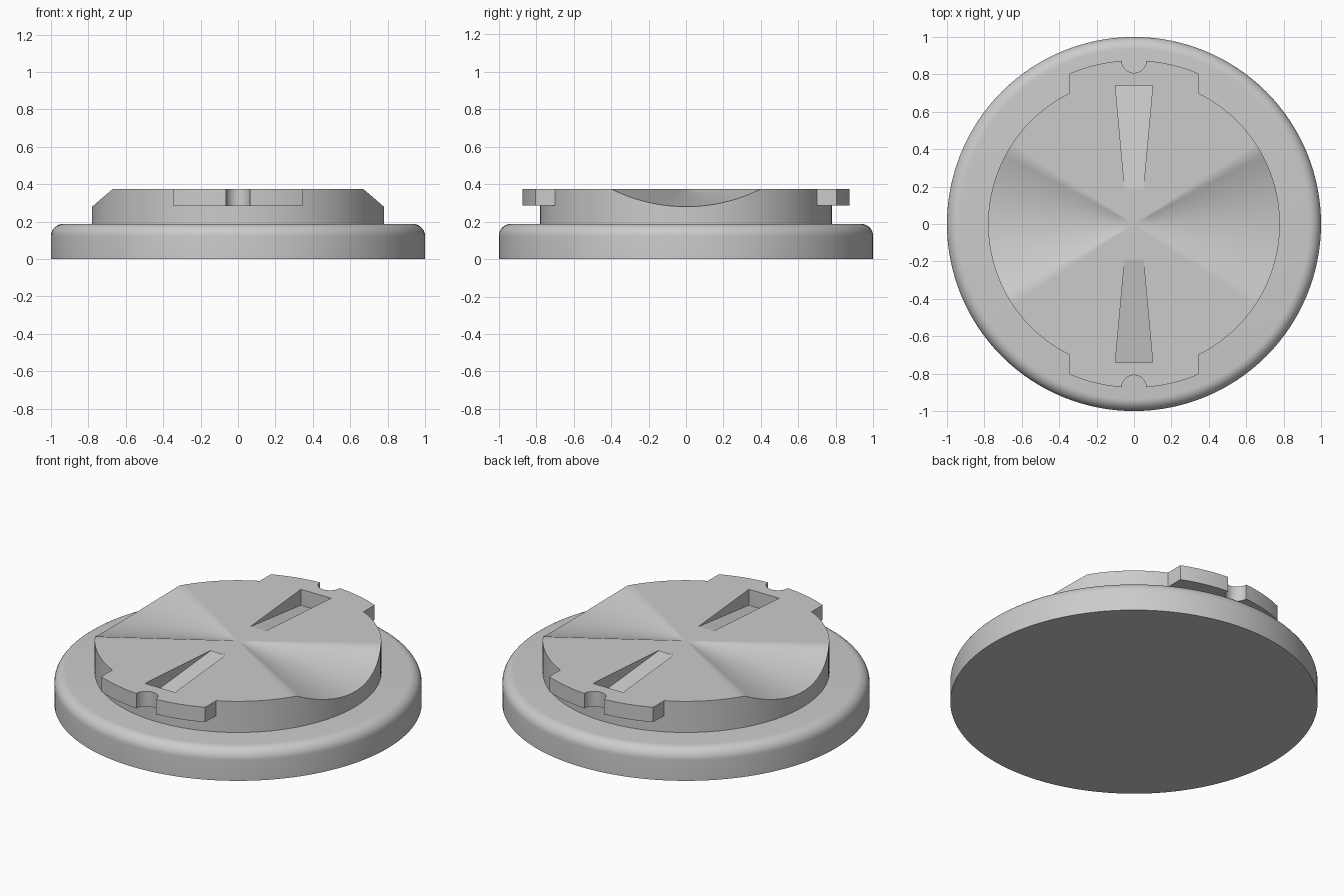
import bpy, bmesh
from math import sin, cos, pi, sqrt, asin, atan2

if "Cube" in bpy.data.objects:
    bpy.data.objects.remove(bpy.data.objects["Cube"])

SEGS = 128
TOP, LOW, SHELF = 0.375, 0.28, 0.188      # disc top, scoop/lug floor, base top
R_DISC, R_LUG = 0.78, 0.875

grey = bpy.data.materials.new("plain grey")
grey.use_nodes = True
grey.diffuse_color = (0.6, 0.6, 0.6, 1)
grey.node_tree.nodes["Principled BSDF"].inputs["Base Color"].default_value = (0.6, 0.6, 0.6, 1)


def finish(name, bm):
    bmesh.ops.remove_doubles(bm, verts=bm.verts, dist=1e-5)
    bmesh.ops.recalc_face_normals(bm, faces=bm.faces)
    mesh = bpy.data.meshes.new(name)
    bm.to_mesh(mesh)
    bm.free()
    mesh.materials.append(grey)
    ob = bpy.data.objects.new(name, mesh)
    bpy.context.collection.objects.link(ob)
    return ob


def lathe(name, rings, drop=lambda r, a: 0):
    """Closed turned body from (radius, height) rings; drop lowers top points."""
    bm = bmesh.new()
    rows = []
    for r, z in rings:
        row = []
        for i in range(SEGS):
            a = 2 * pi * i / SEGS
            h = z - drop(r, a) if z == TOP else z
            row.append(bm.verts.new((r * cos(a), r * sin(a), h)))
        rows.append(row)
    for lo, hi in zip(rows, rows[1:]):
        for i in range(SEGS):
            j = (i + 1) % SEGS
            bm.faces.new((lo[i], lo[j], hi[j], hi[i]))
    bmesh.ops.dissolve_degenerate(bm, dist=1e-5, edges=bm.edges)
    return finish(name, bm)


def prism(name, outline, floor, top, side):
    """Upright prism; floor(y) gives its underside, side = 1 back, -1 front."""
    bm = bmesh.new()
    lo = [bm.verts.new((x * side, y * side, floor(y))) for x, y in outline]
    hi = [bm.verts.new((x * side, y * side, top)) for x, y in outline]
    bm.faces.new(lo)
    bm.faces.new(hi)
    for i in range(len(lo)):
        j = (i + 1) % len(lo)
        bm.faces.new((lo[i], lo[j], hi[j], hi[i]))
    return finish(name, bm)


def boolean(ob, tool, operation):
    mod = ob.modifiers.new(operation, "BOOLEAN")
    mod.operation, mod.object, mod.solver = operation, tool, "EXACT"
    bpy.context.view_layer.objects.active = ob
    bpy.ops.object.modifier_apply(modifier=mod.name)
    bpy.data.objects.remove(tool)


def smooth(ob):
    bpy.ops.object.select_all(action="DESELECT")
    ob.select_set(True)
    bpy.context.view_layer.objects.active = ob
    bpy.ops.object.shade_smooth_by_angle(angle=pi / 6)


# Round base with a rolled upper edge
fillet = 0.065
edge = [(1 - fillet + fillet * cos(k * pi / 16), SHELF - fillet + fillet * sin(k * pi / 16))
        for k in range(9)]
base = lathe("base", [(0, 0), (1, 0)] + edge + [(0, SHELF)])
smooth(base)


# Raised disc with a conical finger scoop on each side
def scoop(r, a):
    half, depth = 0.401, TOP - LOW
    big = (half ** 2 + depth ** 2) / (2 * depth)
    y = R_DISC * abs(sin(a))
    if y >= half:
        return 0
    return (sqrt(big ** 2 - y ** 2) - big + depth) * r / R_DISC


rings = [(0, SHELF - 0.03), (R_DISC, SHELF - 0.03)]
rings += [(R_DISC * k / 8, TOP) for k in range(8, -1, -1)]
disc = lathe("raised_disc", rings, scoop)

# Lug outline: outer arc with a round notch, inner edge buried in the disc
half_lug, notch = 0.345, 0.065
a_end, a_notch = asin(half_lug / R_LUG), asin(notch / R_LUG)
arc = [a_notch + (a_end - a_notch) * k / 8 for k in range(9)]
right = [(R_LUG * sin(a), R_LUG * cos(a)) for a in reversed(arc)]
y_notch = right[-1][1]
dip = [(notch * cos(k * pi / 12), y_notch - notch * sin(k * pi / 12)) for k in range(1, 12)]
left = [(-x, y) for x, y in reversed(right)]
lug = [(half_lug, 0.62)] + right + dip + left + [(-half_lug, 0.62)]

# Tapered slot whose floor ramps down towards the rim
y_in, y_out = 0.19, 0.74
slot = [(0.05, y_in), (0.1, y_out), (-0.1, y_out), (-0.05, y_in)]


def ramp(y):
    return TOP - 0.001 - (TOP - LOW) * (y - y_in) / (y_out - y_in)


for side in (1, -1):
    boolean(disc, prism("lug", lug, lambda y: LOW + 0.005, TOP, side), "UNION")
    boolean(disc, prism("slot_cutter", slot, ramp, TOP + 0.1, side), "DIFFERENCE")
smooth(disc)
